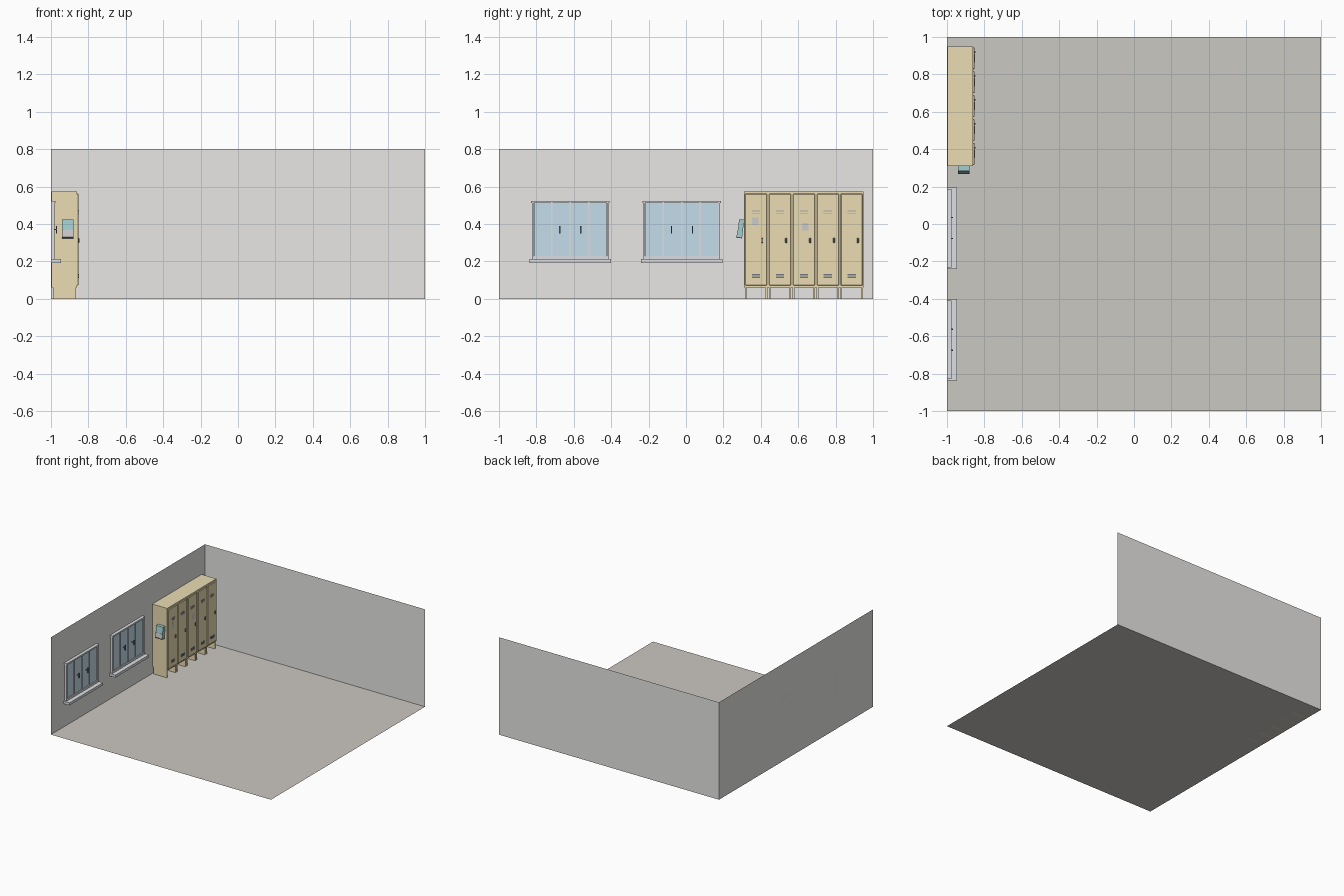
import bpy, bmesh
from mathutils import Vector

if "Cube" in bpy.data.objects:
    bpy.data.objects.remove(bpy.data.objects["Cube"])


def mat(name, r, g, b):
    m = bpy.data.materials.new(name)
    m.diffuse_color = (r, g, b, 1)
    m.use_nodes = True
    m.node_tree.nodes["Principled BSDF"].inputs["Base Color"].default_value = m.diffuse_color
    return m


FLOOR = mat("floor_tone", 0.60, 0.58, 0.54)
WALL = mat("wall_tone", 0.81, 0.80, 0.78)
YELLOW = mat("locker_yellow", 0.83, 0.72, 0.45)
FRAME = mat("frame_grey", 0.72, 0.74, 0.77)
GLASS = mat("glass_blue", 0.56, 0.73, 0.83)
DARK = mat("dark_metal", 0.17, 0.18, 0.20)
VENT = mat("vent_grey", 0.40, 0.40, 0.40)
TEAL = mat("teal", 0.36, 0.62, 0.62)
PAPER = mat("paper", 0.76, 0.76, 0.74)


def add_mesh(name, bm, material):
    me = bpy.data.meshes.new(name)
    bmesh.ops.recalc_face_normals(bm, faces=bm.faces)
    bm.to_mesh(me)
    bm.free()
    me.materials.append(material)
    ob = bpy.data.objects.new(name, me)
    bpy.context.collection.objects.link(ob)
    return ob


def box(name, x, y, z, material, bevel=0):
    """Box from (min, max) ranges on each axis."""
    bm = bmesh.new()
    bmesh.ops.create_cube(bm, size=1)
    for v in bm.verts:
        v.co = Vector([(r[0] + r[1]) / 2 + c * (r[1] - r[0]) for c, r in zip(v.co, (x, y, z))])
    ob = add_mesh(name, bm, material)
    if bevel:
        mod = ob.modifiers.new("bevel", 'BEVEL')
        mod.width = bevel
        mod.segments = 1
    return ob


def quad(name, pts, material):
    bm = bmesh.new()
    bm.faces.new([bm.verts.new(p) for p in pts])
    return add_mesh(name, bm, material)


def prism_x(name, profile, x, material):
    """Extrude a (y, z) profile along x."""
    bm = bmesh.new()
    f = bm.faces.new([bm.verts.new((x[0], y, z)) for y, z in profile])
    g = bmesh.ops.extrude_face_region(bm, geom=[f])['geom']
    bmesh.ops.translate(bm, vec=(x[1] - x[0], 0, 0),
                        verts=[v for v in g if isinstance(v, bmesh.types.BMVert)])
    return add_mesh(name, bm, material)


# Room shell: floor, left wall, back wall
H = 0.8
quad("floor", [(-1, -1, 0), (1, -1, 0), (1, 1, 0), (-1, 1, 0)], FLOOR)
quad("left_wall", [(-1, -1, 0), (-1, 1, 0), (-1, 1, H), (-1, -1, H)], WALL)
quad("back_wall", [(-1, 1, 0), (1, 1, 0), (1, 1, H), (-1, 1, H)], WALL)


# Windows: frame, sill, four panes, two handles
def window(label, c):
    n = label + "_window_"
    box(n + "sill", (-1, -0.946), (c - 0.218, c + 0.218), (0.192, 0.213), FRAME)
    box(n + "lintel", (-1, -0.975), (c - 0.21, c + 0.21), (0.511, 0.524), FRAME)
    box(n + "bottom_rail", (-1, -0.98), (c - 0.205, c + 0.205), (0.213, 0.23), FRAME)
    for side in (-1, 1):
        a, b = sorted((c + side * 0.196, c + side * 0.205))
        box(n + "jamb", (-1, -0.98), (a, b), (0.23, 0.511), FRAME)
    for i in range(1, 4):
        y = c - 0.198 + i * 0.099
        box(n + "mullion", (-1, -0.982), (y - 0.004, y + 0.004), (0.23, 0.511), FRAME)
    for i in range(4):
        y = c - 0.198 + i * 0.099
        box(n + "pane", (-0.995, -0.988), (y + 0.003, y + 0.096), (0.23, 0.511), GLASS)
    for dy in (-0.056, 0.056):
        y = c + dy
        box(n + "handle", (-0.973, -0.967), (y - 0.003, y + 0.003), (0.35, 0.39), DARK)
        box(n + "handle_stem", (-0.99, -0.97), (y - 0.003, y + 0.003), (0.367, 0.373), DARK)


window("front", -0.619)
window("rear", -0.022)

# Lockers: carcass, door, side legs, louvres, handle
W = 0.1278
for i in range(5):
    y0 = 0.311 + i * W
    y1, mid = y0 + W, y0 + W / 2
    box("locker_body", (-0.996, -0.862), (y0, y1), (0.06, 0.573), YELLOW)
    box("locker_door", (-0.863, -0.853), (y0 + 0.005, y1 - 0.005), (0.072, 0.562), YELLOW, 0.003)
    for ly in (y0 + 0.004, y1 - 0.013):
        box("locker_leg", (-0.988, -0.867), (ly, ly + 0.009), (0, 0.06), YELLOW)
    for z, m in ((0.455, VENT), (0.111, DARK)):
        for k in range(3):
            zz = z + k * 0.008
            box("locker_vent_slat", (-0.855, -0.8505), (mid - 0.022, mid + 0.022), (zz, zz + 0.005), m)
    box("locker_handle", (-0.855, -0.848), (y1 - 0.036, y1 - 0.026), (0.299, 0.325), DARK, 0.002)

# Paper labels stuck on two doors
for y, z in ((0.637, 0.385), (0.37, 0.415)):
    box("paper_label", (-0.854, -0.8525), (y - 0.018, y + 0.018), (z - 0.02, z + 0.02), PAPER)

# Tilted dispenser on the locker side
DX = (-0.942, -0.88)
prism_x("dispenser_body", [(0.311, 0.423), (0.284, 0.423), (0.272, 0.332), (0.3, 0.327)], DX, TEAL)
prism_x("dispenser_panel", [(0.2765, 0.368), (0.275, 0.368), (0.2705, 0.334), (0.272, 0.334)],
        (DX[0] + 0.002, DX[1] - 0.002), PAPER)
prism_x("dispenser_base", [(0.3, 0.33), (0.269, 0.334), (0.268, 0.327), (0.3, 0.323)], DX, DARK)
